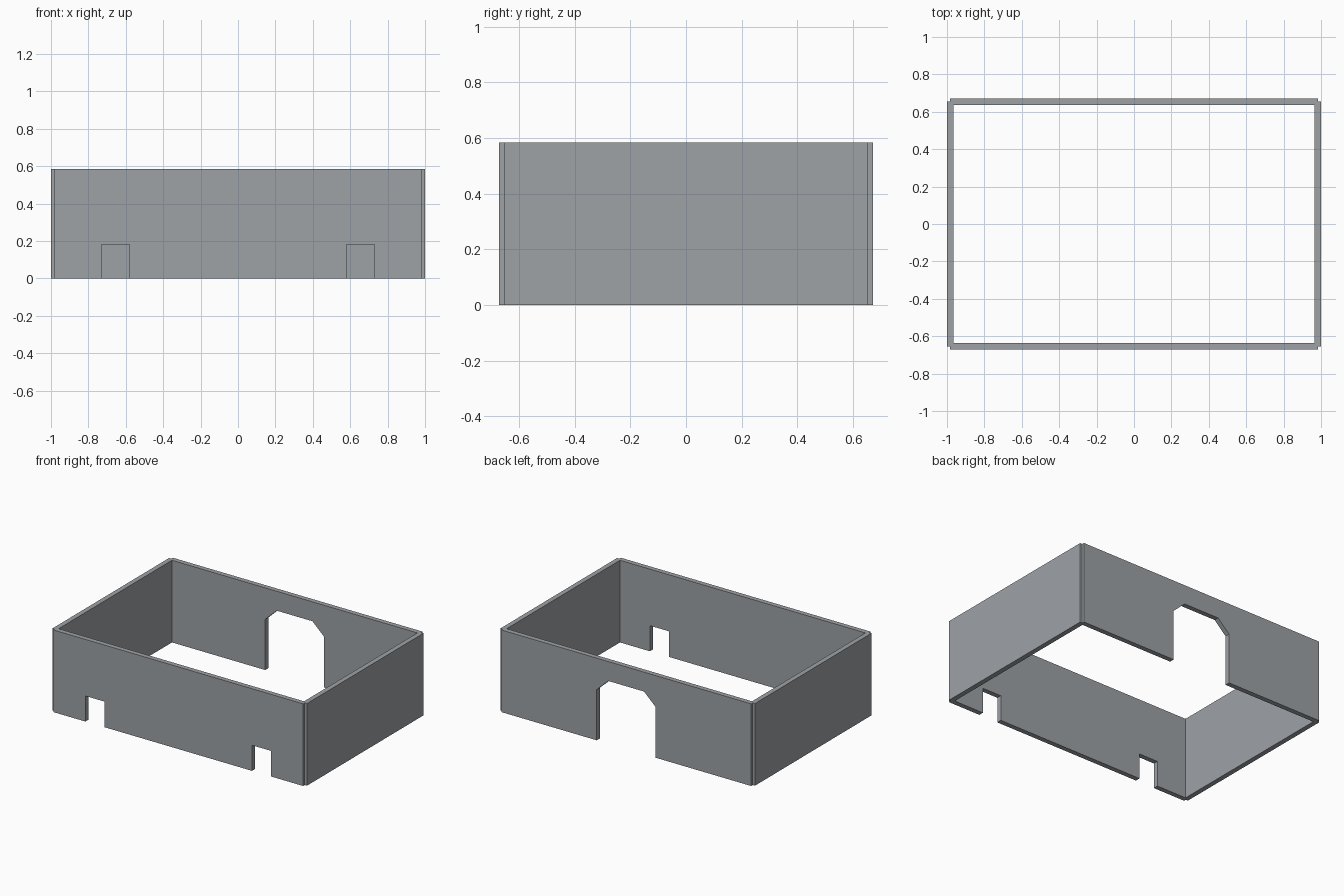
import bpy, bmesh, math
from mathutils import Matrix

if "Cube" in bpy.data.objects:
    bpy.data.objects.remove(bpy.data.objects["Cube"])

T = 0.035              # wall thickness
H = 0.584              # wall height
LX, LY = 0.9825, 0.654  # wall centrelines

# Blue-grey wall colour
slate = bpy.data.materials.new("slate_grey")
slate.diffuse_color = (0.34, 0.36, 0.38, 1)
slate.use_nodes = True
slate.node_tree.nodes["Principled BSDF"].inputs["Base Color"].default_value = slate.diffuse_color


def wall(name, half, openings, place):
    """Extrude an upright wall outline; openings are bottom-edge notches, left to right."""
    outline = [(-half, 0)]
    for notch in openings:
        outline += notch
    outline += [(half, 0), (half, H), (-half, H)]
    bm = bmesh.new()
    face = bm.faces.new([bm.verts.new((x, -T / 2, z)) for x, z in outline])
    ext = bmesh.ops.extrude_face_region(bm, geom=[face])
    verts = [g for g in ext["geom"] if isinstance(g, bmesh.types.BMVert)]
    bmesh.ops.translate(bm, verts=verts, vec=(0, T, 0))
    bmesh.ops.recalc_face_normals(bm, faces=bm.faces)
    bm.transform(place)
    mesh = bpy.data.meshes.new(name)
    bm.to_mesh(mesh)
    bm.free()
    mesh.materials.append(slate)
    obj = bpy.data.objects.new(name, mesh)
    bpy.context.collection.objects.link(obj)
    return obj


def slot(a, b, h):
    return [(a, 0), (a, h), (b, h), (b, 0)]


# Front wall with two small square notches
wall("front_wall", LX, [slot(-0.73, -0.58, 0.182), slot(0.58, 0.73, 0.182)],
     Matrix.Translation((0, -LY, 0)))

# Back wall with a chamfered doorway
door = [(-0.232, 0), (-0.232, 0.36), (-0.14, 0.446),
        (0.14, 0.446), (0.232, 0.36), (0.232, 0)]
wall("back_wall", LX, [door], Matrix.Translation((0, LY, 0)))

# Plain side walls
for name, s in (("left_wall", -1), ("right_wall", 1)):
    wall(name, LY, [],
         Matrix.Translation((s * LX, 0, 0)) @ Matrix.Rotation(math.pi / 2, 4, 'Z'))
